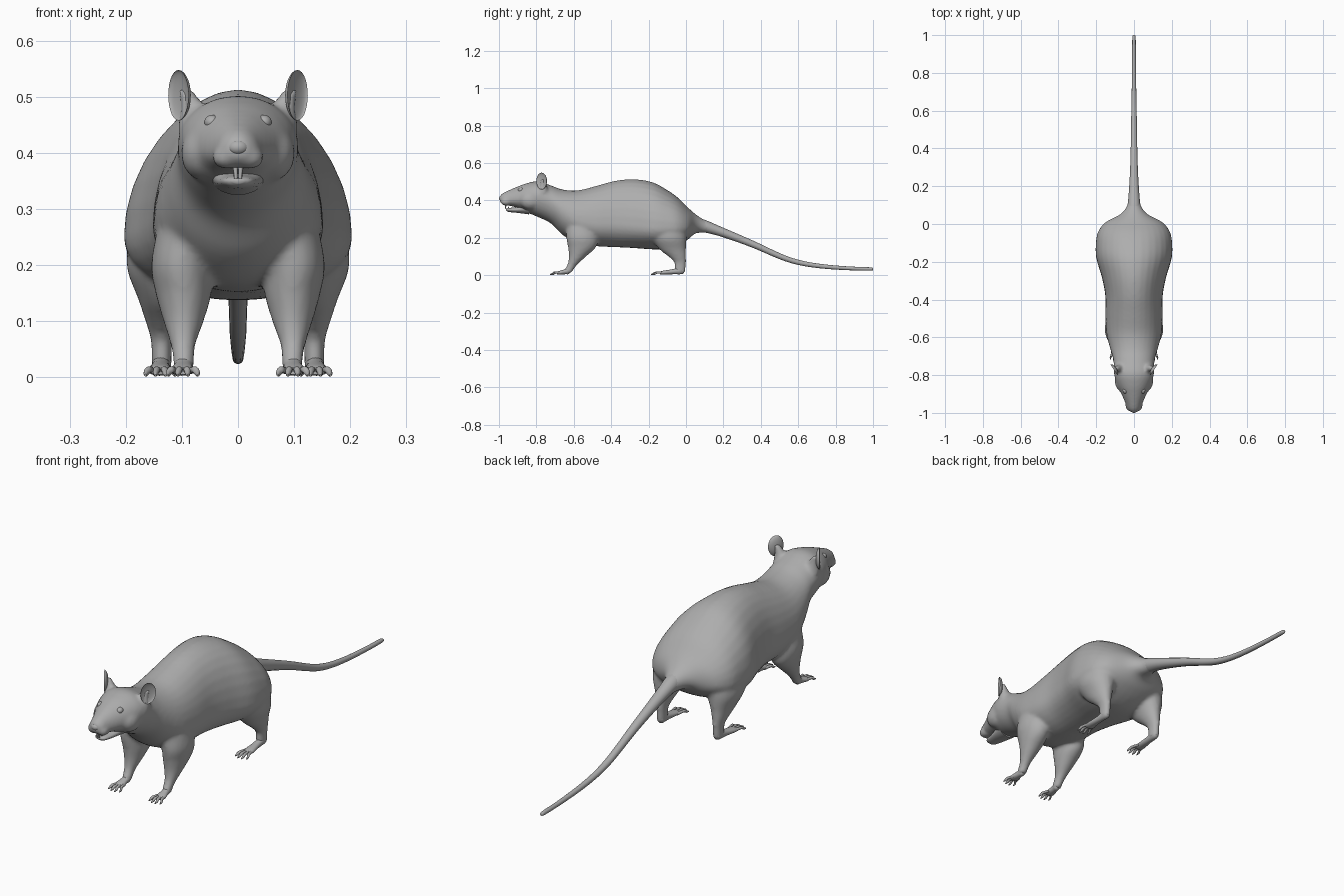
import bpy, bmesh, math
from mathutils import Vector, Matrix

if "Cube" in bpy.data.objects:
    bpy.data.objects.remove(bpy.data.objects["Cube"])

fur = bpy.data.materials.new("grey")
fur.diffuse_color = (0.42, 0.42, 0.42, 1)
fur.use_nodes = True
fur.node_tree.nodes["Principled BSDF"].inputs["Base Color"].default_value = fur.diffuse_color


def smooth_path(keys, steps=4):
    """Catmull-Rom interpolation of tuples."""
    out = []
    for i in range(len(keys) - 1):
        p0, p1 = keys[max(i - 1, 0)], keys[i]
        p2, p3 = keys[i + 1], keys[min(i + 2, len(keys) - 1)]
        for s in range(steps):
            t = s / steps
            out.append(tuple(
                0.5 * (2 * b + (c - a) * t + (2 * a - 5 * b + 4 * c - d) * t * t
                       + (3 * b - a - 3 * c + d) * t ** 3)
                for a, b, c, d in zip(p0, p1, p2, p3)))
    return out + [keys[-1]]


def torso_ring(s, a):
    """Section (y, top, widest height, bottom, half width)."""
    y, top, mid, low, w = s
    h = top - mid if math.sin(a) > 0 else mid - low
    return (w * math.cos(a), y, mid + h * math.sin(a))


def level_ring(s, a):
    """Section (x, y, z, x radius, y radius) lying flat."""
    return (s[0] + s[3] * math.cos(a), s[1] + s[4] * math.sin(a), s[2])


def upright_ring(s, a):
    """Section (x, y, z, x radius, z radius) facing the front."""
    return (s[0] + s[3] * math.cos(a), s[1], s[2] + s[4] * math.sin(a))


def loft(bm, keys, ring, n=24, sides=(1,), steps=4):
    for side in sides:
        rings = []
        for s in smooth_path(keys, steps):
            pts = [ring(s, 2 * math.pi * k / n) for k in range(n)]
            rings.append([bm.verts.new((x * side, y, z)) for x, y, z in pts])
        for r, q in zip(rings, rings[1:]):
            for k in range(n):
                j = (k + 1) % n
                bm.faces.new((r[k], r[j], q[j], q[k]))
        bm.faces.new(rings[0])
        bm.faces.new(rings[-1])


def ball(bm, centre, radii, sides=(1,)):
    for side in sides:
        c = Vector((centre[0] * side, centre[1], centre[2]))
        m = Matrix.Translation(c) @ Matrix.Diagonal((*radii, 1))
        bmesh.ops.create_uvsphere(bm, u_segments=20, v_segments=12, radius=1, matrix=m)


def finish(bm, name, angle=60):
    bmesh.ops.recalc_face_normals(bm, faces=bm.faces)
    me = bpy.data.meshes.new(name)
    bm.to_mesh(me)
    bm.free()
    me.materials.append(fur)
    ob = bpy.data.objects.new(name, me)
    bpy.context.collection.objects.link(ob)
    bpy.ops.object.select_all(action='DESELECT')
    ob.select_set(True)
    bpy.context.view_layer.objects.active = ob
    bpy.ops.object.shade_smooth_by_angle(angle=math.radians(angle))
    return ob


BOTH = (1, -1)

# Head, torso and legs, fused into one skin
bm = bmesh.new()
loft(bm, [
    (-0.995, .425, .407, .392, .018), (-.98, .438, .402, .378, .034),
    (-.95, .453, .40, .372, .045), (-.90, .474, .405, .36, .067),
    (-.85, .492, .415, .335, .09), (-.79, .502, .42, .31, .106),
    (-.72, .479, .39, .275, .109), (-.66, .458, .34, .215, .126),
    (-.58, .453, .29, .17, .146), (-.48, .477, .27, .155, .152),
    (-.38, .504, .27, .15, .152), (-.28, .513, .26, .145, .171),
    (-.18, .497, .25, .138, .2), (-.1, .455, .25, .14, .202),
    (-.04, .412, .25, .16, .19), (.01, .362, .255, .19, .15),
    (.05, .327, .268, .223, .075), (.09, .3, .263, .226, .04),
    (.13, .28, .251, .226, .03)], torso_ring, 32)
# hind legs
loft(bm, [
    (.12, -.10, .27, .07, .10), (.13, -.092, .2, .069, .095),
    (.134, -.072, .14, .044, .072), (.136, -.047, .1, .029, .047),
    (.136, -.032, .07, .02, .032), (.136, -.031, .04, .018, .03),
    (.136, -.031, .015, .018, .028)], level_ring, sides=BOTH)
# front legs
loft(bm, [
    (.09, -.56, .26, .055, .08), (.1, -.556, .2, .055, .084),
    (.097, -.556, .15, .05, .075), (.097, -.58, .1, .036, .046),
    (.098, -.605, .06, .023, .028), (.097, -.625, .03, .019, .024),
    (.097, -.632, .012, .018, .022)], level_ring, sides=BOTH)
# ear roots
loft(bm, [
    (.066, -.765, .44, .042, .034), (.08, -.765, .48, .024, .02),
    (.094, -.763, .515, .012, .012)], level_ring, 16, BOTH)
# whisker pads and cheeks
ball(bm, (.02, -.962, .392), (.027, .03, .021), BOTH)
ball(bm, (.06, -.83, .40), (.042, .06, .05), BOTH)
skin = finish(bm, "body", 180)
fuse = skin.modifiers.new("fuse", 'REMESH')
fuse.mode = 'VOXEL'
fuse.voxel_size = 0.008
fuse.use_smooth_shade = True
soften = skin.modifiers.new("soften", 'SMOOTH')
soften.factor = 0.5
soften.iterations = 6

# Tail
bm = bmesh.new()
loft(bm, [
    (0, .05, .270, .042, .036), (0, .1, .262, .034, .034),
    (0, .175, .237, .027, .027), (0, .28, .197, .021, .022),
    (0, .375, .158, .018, .019), (0, .47, .115, .016, .017),
    (0, .55, .083, .015, .015), (0, .64, .060, .013, .013),
    (0, .75, .045, .0115, .0115), (0, .88, .036, .01, .01),
    (0, .985, .033, .009, .009), (0, 1.0, .033, .004, .004)], upright_ring, 16)
finish(bm, "tail")

# Lower jaw
bm = bmesh.new()
loft(bm, [
    (-.962, .355, .35, .346, .01), (-.948, .359, .35, .338, .026),
    (-.9, .366, .35, .333, .037), (-.84, .39, .36, .325, .05)], torso_ring, 20)
finish(bm, "lower_jaw")

# Nose
bm = bmesh.new()
ball(bm, (0, -.982, .41), (.02, .018, .015))
finish(bm, "nose")

# Incisors, upper pair long and lower pair short
bm = bmesh.new()
for z0, z1, y in ((.385, .355, -.966), (.346, .366, -.95)):
    loft(bm, [(.005, y + .004, z0, .005, .005), (.004, y, z1, .003, .002)],
         level_ring, 8, BOTH, 2)
finish(bm, "teeth")

# Eyes
bm = bmesh.new()
ball(bm, (.046, -.882, .455), (.014, .016, .013), BOTH)
finish(bm, "eyes")

# Ears: hollow cups turned outwards and forwards
bm = bmesh.new()
turn = math.radians(57)
across = Vector((math.cos(turn), math.sin(turn), 0))
facing = Vector((math.sin(turn), -math.cos(turn), 0))
for side in BOTH:
    made = bmesh.ops.create_uvsphere(bm, u_segments=24, v_segments=14, radius=1)
    for v in made["verts"]:
        u, n, h = v.co
        depth = 0.016 * n if n < 0 else -0.009 * n
        p = (Vector((.103, -.77, .503)) + across * (.033 * u)
             + facing * (depth + .004) + Vector((0, 0, .045 * h)))
        v.co = (p.x * side, p.y, p.z)
finish(bm, "ears", 80)

# Feet: a flat sole and four fanned toes each
for name, x, heel, ball_y, tip in (("hind_feet", .138, -.008, -.125, -.192),
                                   ("front_feet", .098, -.615, -.675, -.732)):
    bm = bmesh.new()
    loft(bm, [
        (x - .002, heel, .03, .008, .01), (x - .002, heel - .012, .026, .016, .02),
        (x, (heel + ball_y) / 2, .019, .016, .014),
        (x + .002, ball_y, .013, .021, .01),
        (x + .002, ball_y - .015, .011, .014, .006)], upright_ring, 16, BOTH)
    for i in range(4):
        f = i - 1.5
        end = tip + .009 * abs(f)
        mid_y = (ball_y + end) / 2
        loft(bm, [
            (x + f * .009, ball_y + .01, .012, .006, .006),
            (x + f * .014, mid_y, .014, .006, .006),
            (x + f * .017, end + .014, .008, .005, .006),
            (x + f * .018, end, .004, .0015, .002)], upright_ring, 10, BOTH, 3)
    finish(bm, name)
